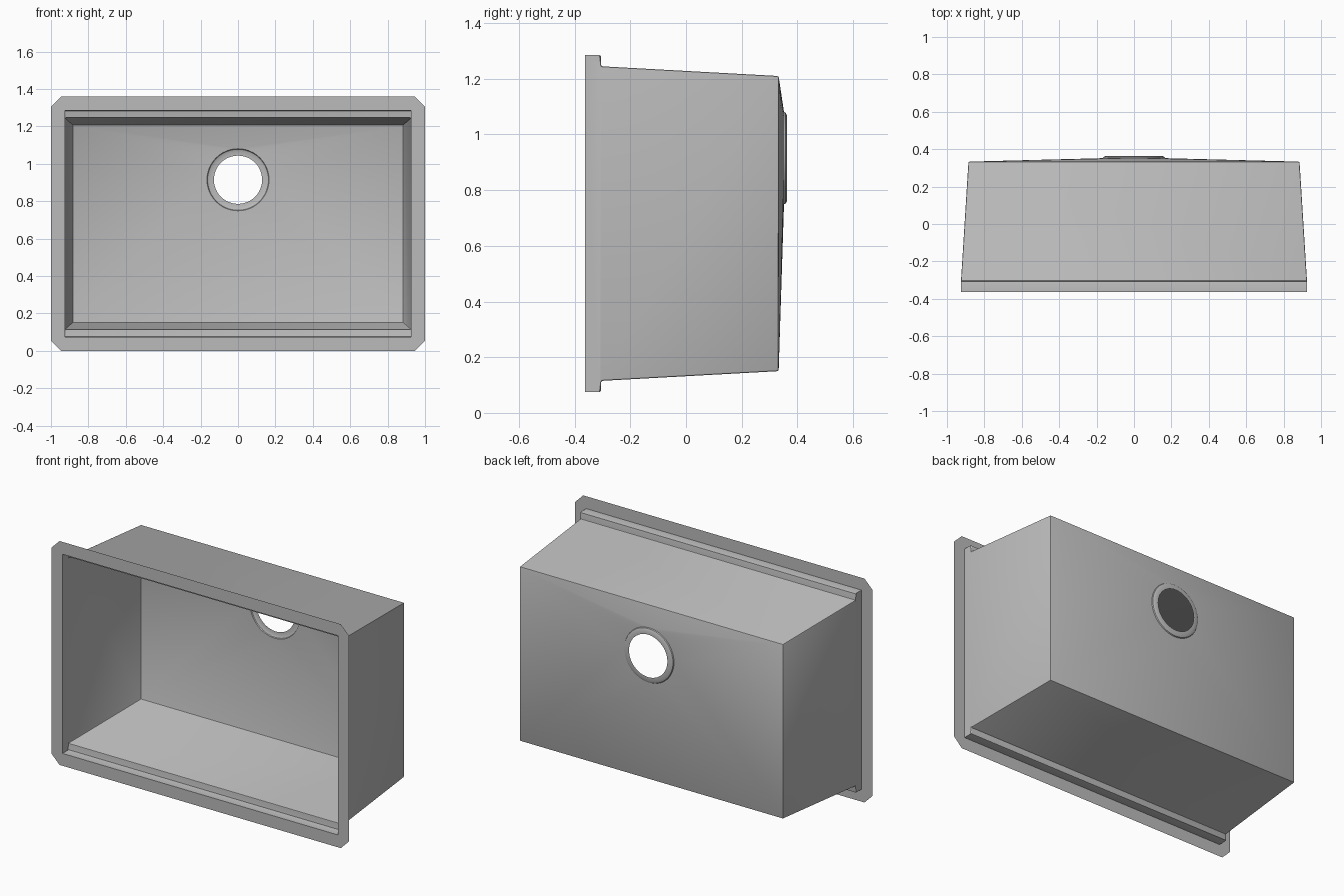
import bpy, bmesh, math

if "Cube" in bpy.data.objects:
    bpy.data.objects.remove(bpy.data.objects["Cube"], do_unlink=True)

steel = bpy.data.materials.new("brushed_grey")
steel.use_nodes = True
GREY = (0.5, 0.5, 0.5, 1)
steel.diffuse_color = GREY
steel.node_tree.nodes["Principled BSDF"].inputs["Base Color"].default_value = GREY

FRONT, LEDGE, BACK = -0.363, -0.305, 0.333   # depths of rim, ledge and pan edge
MID = 0.68                                   # height of the sink's middle
DRAIN_Z, DRAIN_R, DRAIN_Y = 0.915, 0.166, 0.352
SEG = 48
CORNERS = [(1, 1), (-1, 1), (-1, -1), (1, -1)]


def rect(bm, half_x, half_z, y):
    return [bm.verts.new((sx * half_x, y, MID + sz * half_z)) for sx, sz in CORNERS]


def circle(bm, r, y):
    return [bm.verts.new((r * math.cos(a), y, DRAIN_Z + r * math.sin(a)))
            for a in (i * math.tau / SEG for i in range(SEG))]


def bridge(bm, a, b):
    n = len(a)
    for i in range(n):
        j = (i + 1) % n
        bm.faces.new((a[i], a[j], b[j], b[i]))


def finish(bm, name):
    mesh = bpy.data.meshes.new(name)
    bm.to_mesh(mesh)
    bm.free()
    mesh.materials.append(steel)
    obj = bpy.data.objects.new(name, mesh)
    bpy.context.collection.objects.link(obj)
    bpy.ops.object.select_all(action='DESELECT')
    obj.select_set(True)
    bpy.context.view_layer.objects.active = obj
    bpy.ops.object.shade_smooth_by_angle(angle=math.radians(30))


# Flat mounting rim with clipped corners
bm = bmesh.new()
inner = rect(bm, 0.925, 0.605, FRONT)
cut = 0.055
outer = []
for sx, sz in CORNERS:
    pair = [bm.verts.new((sx * (1 - dx), FRONT, MID + sz * (MID - dz)))
            for dx, dz in ((0, cut), (cut, 0))]
    outer.append(pair if sx == sz else pair[::-1])
for i in range(4):
    j = (i + 1) % 4
    bm.faces.new((inner[i], outer[i][0], outer[i][1]))
    bm.faces.new((inner[i], outer[i][1], outer[j][0], inner[j]))
bmesh.ops.reverse_faces(bm, faces=bm.faces)
finish(bm, "mounting_rim")

# Basin: straight collar, ledges along top and bottom, tapered walls, sloped pan
bm = bmesh.new()
mouth = rect(bm, 0.925, 0.605, FRONT)
collar = rect(bm, 0.925, 0.605, LEDGE)
step = rect(bm, 0.925, 0.565, LEDGE)
floor = rect(bm, 0.885, 0.53, BACK)
for i in range(4):
    j = (i + 1) % 4
    if i % 2 == 0:
        bm.faces.new((mouth[i], mouth[j], collar[j], collar[i]))
        bm.faces.new((collar[i], collar[j], step[j], step[i]))
    else:
        bm.faces.new((mouth[i], mouth[j], collar[j], step[j], step[i], collar[i]))
bridge(bm, step, floor)
hole = circle(bm, DRAIN_R, DRAIN_Y)
quarter = SEG // 4
for q in range(4):
    for k in range(q * quarter, (q + 1) * quarter):
        bm.faces.new((floor[q], hole[(k + 1) % SEG], hole[k]))
    bm.faces.new((floor[q], floor[(q + 1) % 4], hole[(q + 1) * quarter % SEG]))
bmesh.ops.recalc_face_normals(bm, faces=bm.faces)
# Softly rounded pressed edges
edges = [e for e in bm.edges if len(e.link_faces) == 2
         and e.calc_face_angle() > 0.7
         and min(v.co.y for v in e.verts) > FRONT + 0.01]
bmesh.ops.bevel(bm, geom=edges, offset=0.006, segments=2, profile=0.5,
                affect='EDGES', clamp_overlap=True)
bmesh.ops.reverse_faces(bm, faces=bm.faces)
finish(bm, "basin")

# Recessed drain ring around the open hole
bm = bmesh.new()
rings = [circle(bm, r, y) for r, y in
         ((DRAIN_R, DRAIN_Y), (0.163, 0.358), (0.153, 0.363), (0.129, 0.363))]
for a, b in zip(rings, rings[1:]):
    bridge(bm, a, b)
finish(bm, "drain_ring")
